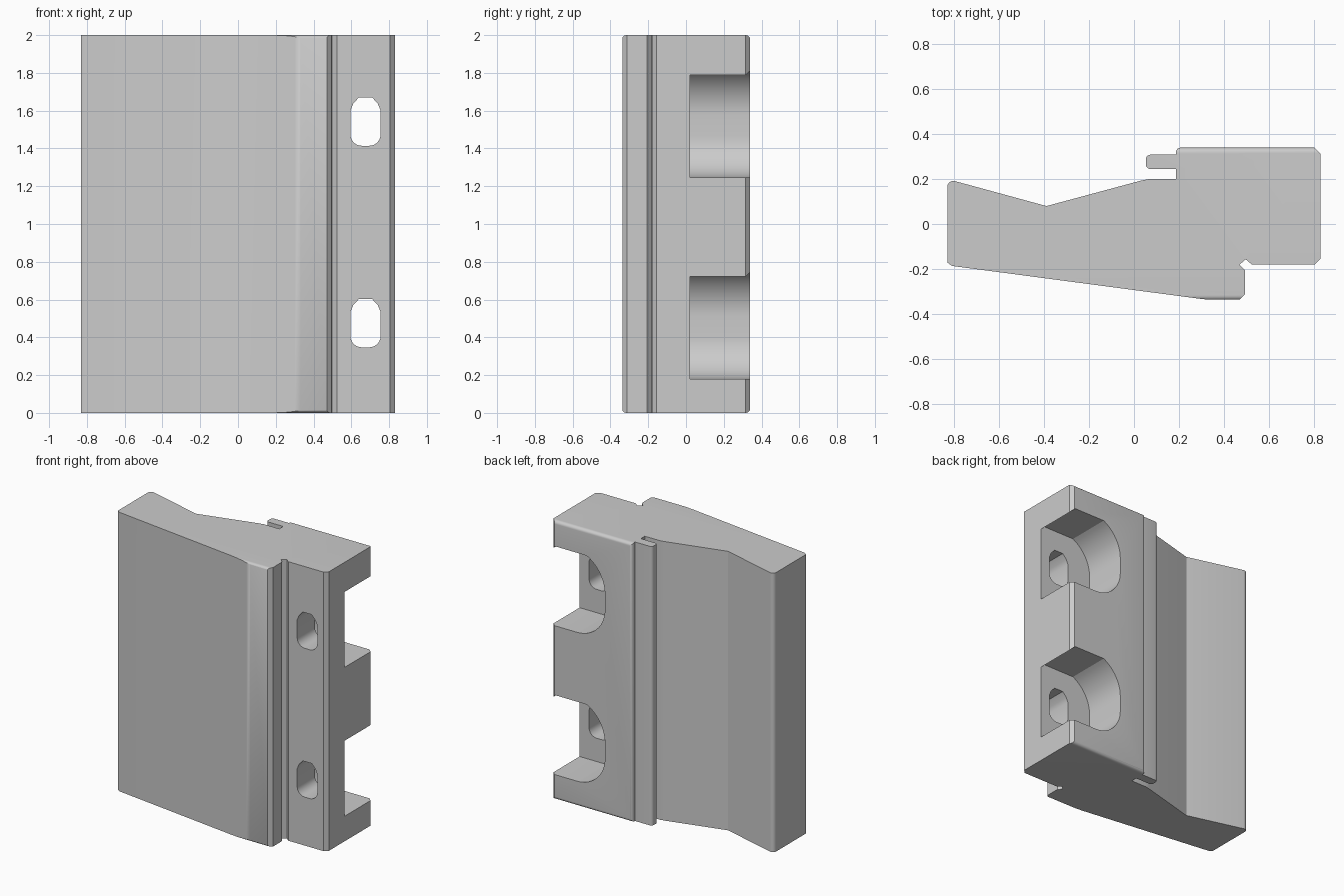
import bpy, bmesh
from math import sin, cos, radians
from mathutils import Vector

cube = bpy.data.objects.get("Cube")
if cube:
    bpy.data.objects.remove(cube, do_unlink=True)

grey = bpy.data.materials.new("plain grey")
grey.use_nodes = True
colour = (0.6, 0.6, 0.6, 1)
grey.diffuse_color = colour
grey.node_tree.nodes["Principled BSDF"].inputs["Base Color"].default_value = colour


def prism(name, points, place, depth):
    """Extrude a closed outline; place maps 2D points to 3D, depth is the sweep."""
    bm = bmesh.new()
    face = bm.faces.new([bm.verts.new(place(a, b)) for a, b in points])
    swept = bmesh.ops.extrude_face_region(bm, geom=[face])
    verts = [v for v in swept["geom"] if isinstance(v, bmesh.types.BMVert)]
    bmesh.ops.translate(bm, verts=verts, vec=Vector(depth))
    bmesh.ops.recalc_face_normals(bm, faces=bm.faces)
    mesh = bpy.data.meshes.new(name)
    bm.to_mesh(mesh)
    bm.free()
    mesh.materials.append(grey)
    obj = bpy.data.objects.new(name, mesh)
    bpy.context.collection.objects.link(obj)
    return obj


def arc(cx, cy, r, start, end, steps=8):
    angles = [radians(start + (end - start) * i / steps) for i in range(steps + 1)]
    return [(cx + r * cos(a), cy + r * sin(a)) for a in angles]


def cut(body, tool, operation):
    mod = body.modifiers.new(tool.name, "BOOLEAN")
    mod.object, mod.operation, mod.solver = tool, operation, "EXACT"
    bpy.context.view_layer.objects.active = body
    bpy.ops.object.modifier_apply(modifier=mod.name)
    bpy.data.objects.remove(tool, do_unlink=True)


# Main bar: cross-section with valley, hooked tongue, front step and relief groove
section = (
    arc(-0.805, 0.165, 0.027, 180, 75, 5)
    + [(-0.39, 0.08), (0.03, 0.193), (0.065, 0.2), (0.187, 0.2), (0.187, 0.245)]
    + arc(0.073, 0.265, 0.02, 270, 180, 4)
    + arc(0.073, 0.289, 0.02, 180, 90, 4)
    + [(0.187, 0.309)]
    + arc(0.207, 0.32, 0.02, 180, 90, 4)
    + [(0.805, 0.34), (0.83, 0.315), (0.83, -0.155), (0.805, -0.18),
       (0.525, -0.18), (0.497, -0.157), (0.47, -0.182), (0.495, -0.207),
       (0.495, -0.312), (0.47, -0.337), (0.33, -0.337), (0.3, -0.334)]
    + [(-0.81, -0.187), (-0.832, -0.172)]
)
body = prism("clamp_block", section, lambda x, y: (x, y, -0.1), (0, 0, 2.2))

# Round the front and back edges at both ends
r = 0.024
ends = []
for cy, cz, start in ((0.34 - r, 2 - r, 0), (r - 0.34, 2 - r, 90),
                      (r - 0.34, r, 180), (0.34 - r, r, 270)):
    ends += arc(cy, cz, r, start, start + 90, 6)
cut(body, prism("end_rounding", ends, lambda y, z: (-1, y, z), (2, 0, 0)), "INTERSECT")

# Back pockets open to the side, each with a slot through to the front
pocket = (
    arc(0.675, 0.51, 0.27, 117.5, 180, 12)
    + arc(0.625, 0.40, 0.22, 180, 270, 14)
    + [(0.95, 0.18), (0.95, 0.605), (0.80, 0.75)]
)
slot = (
    [(0.64, 0.603), (0.61, 0.57), (0.595, 0.535)]
    + arc(0.655, 0.407, 0.06, 180, 270, 6)
    + arc(0.695, 0.407, 0.06, 270, 360, 6)
    + [(0.755, 0.535), (0.74, 0.57), (0.71, 0.603)]
)
for lift in (0, 1.067):
    cut(body, prism("pocket_cutter", pocket,
                    lambda x, z: (x, 0.02, z + lift), (0, 0.5, 0)), "DIFFERENCE")
    cut(body, prism("slot_cutter", slot,
                    lambda x, z: (x, -0.5, z + lift), (0, 0.7, 0)), "DIFFERENCE")

# Smooth the fillets, keep the machined edges crisp
bpy.ops.object.select_all(action="DESELECT")
body.select_set(True)
bpy.context.view_layer.objects.active = body
bpy.ops.object.shade_smooth_by_angle(angle=radians(28))
